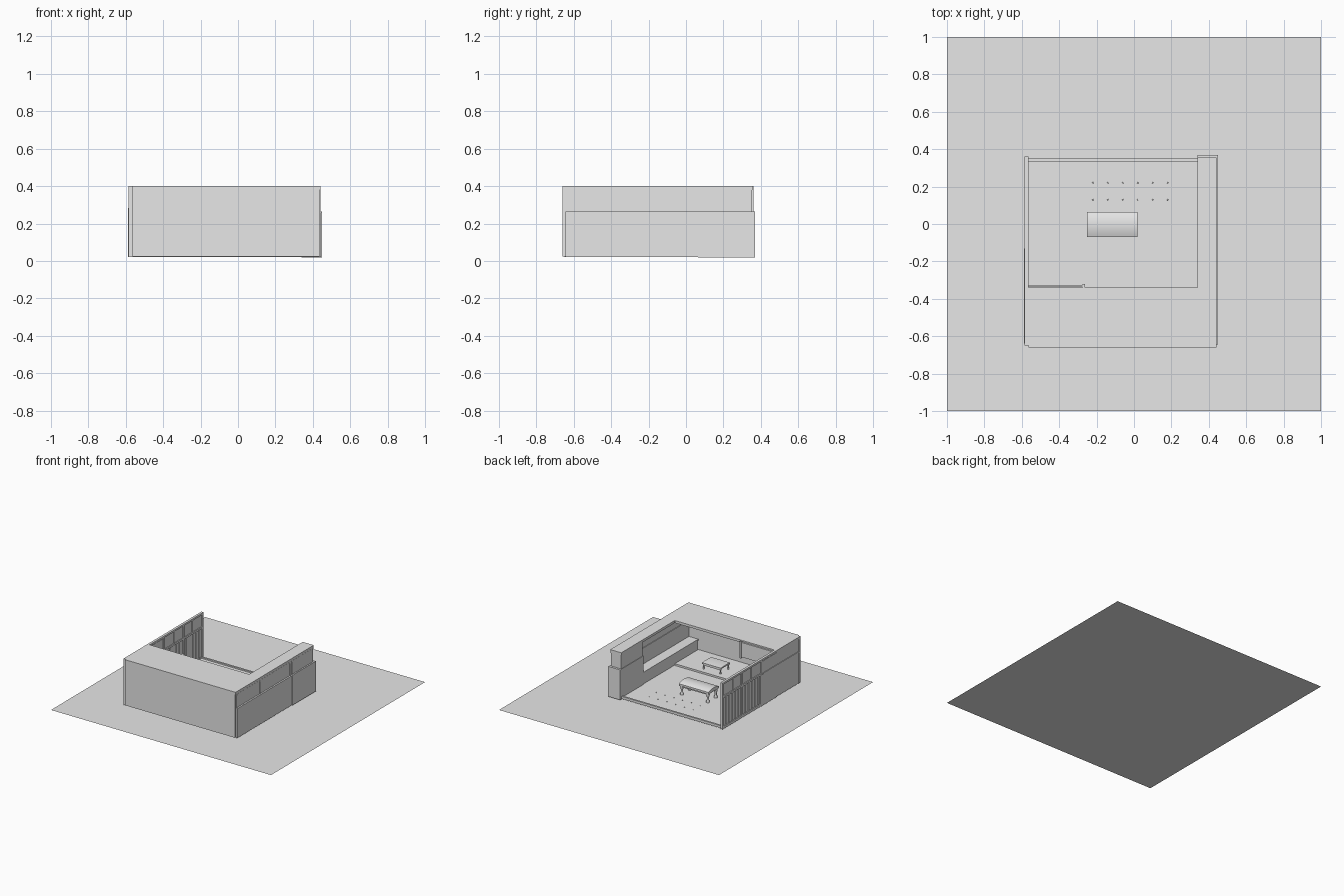
import bpy
import bmesh
import math

if "Cube" in bpy.data.objects:
    bpy.data.objects.remove(bpy.data.objects["Cube"], do_unlink=True)

grey = bpy.data.materials.new("plain_grey")
grey.use_nodes = True
grey.diffuse_color = (0.8, 0.8, 0.8, 1)
grey.node_tree.nodes["Principled BSDF"].inputs["Base Color"].default_value = (0.8, 0.8, 0.8, 1)


def finish(name, bm):
    bmesh.ops.recalc_face_normals(bm, faces=bm.faces)
    mesh = bpy.data.meshes.new(name)
    bm.to_mesh(mesh)
    bm.free()
    mesh.materials.append(grey)
    obj = bpy.data.objects.new(name, mesh)
    bpy.context.collection.objects.link(obj)
    return obj


def box(name, x, y, z):
    """Box spanning three (low, high) ranges."""
    bm = bmesh.new()
    bmesh.ops.create_cube(bm, size=1)
    for v in bm.verts:
        v.co = [r[0] + (c + 0.5) * (r[1] - r[0]) for c, r in zip(v.co, (x, y, z))]
    return finish(name, bm)


def prism(name, points, z):
    """Flat outline raised between two heights."""
    bm = bmesh.new()
    face = bm.faces.new([bm.verts.new((px, py, z[0])) for px, py in points])
    top = bmesh.ops.extrude_face_region(bm, geom=[face])["geom"]
    for v in top:
        if isinstance(v, bmesh.types.BMVert):
            v.co.z = z[1]
    return finish(name, bm)


def lathe(name, profile, px, py, sides=12):
    """Turned solid from (radius, height) pairs."""
    bm = bmesh.new()
    rings = [[bm.verts.new((px + r * math.cos(2 * math.pi * i / sides),
                            py + r * math.sin(2 * math.pi * i / sides), h))
              for i in range(sides)] for r, h in profile]
    for a, b in zip(rings, rings[1:]):
        for i in range(sides):
            j = (i + 1) % sides
            bm.faces.new((a[i], a[j], b[j], b[i])).smooth = True
    bm.faces.new(rings[0])
    bm.faces.new(rings[-1])
    return finish(name, bm)


def table(name, x, y, base, top, thick, bulge, leg):
    """Crowned tabletop on four turned legs with rails."""
    bm = bmesh.new()
    steps = 8
    mid, half = sum(y) / 2, (y[1] - y[0]) / 2
    arc = [(mid + half * (2 * i / steps - 1),
            top - bulge * (2 * i / steps - 1) ** 2) for i in range(steps + 1)]
    outline = arc + [(y[1], top - thick), (y[0], top - thick)]
    ends = [[bm.verts.new((ex, py, pz)) for py, pz in outline] for ex in x]
    for end in ends:
        bm.faces.new(end)
    n = len(outline)
    for i in range(n):
        j = (i + 1) % n
        bm.faces.new((ends[0][i], ends[0][j], ends[1][j], ends[1][i])).smooth = i < steps
    finish(name + "_top", bm)
    low = top - thick
    h = low - base
    profile = [(leg, base), (leg, base + 0.15 * h), (leg * 0.6, base + 0.3 * h),
               (leg * 0.7, base + 0.6 * h), (leg * 1.1, base + 0.8 * h), (leg, low)]
    for sx in (x[0] + leg * 1.3, x[1] - leg * 1.3):
        for sy in (y[0] + leg * 1.3, y[1] - leg * 1.3):
            lathe(name + "_leg", profile, sx, sy)
    for sy in (y[0] + leg, y[1] - leg):
        box(name + "_rail", (x[0] + leg, x[1] - leg), (sy - 0.003, sy + 0.003), (low - 0.012, low))


# Ground sheet
ground = bmesh.new()
bmesh.ops.create_grid(ground, x_segments=1, y_segments=1, size=1)
finish("ground", ground)

# Floor, raised front platform and back threshold
box("floor", (-0.57, 0.44), (-0.645, 0.35), (0.02, 0.03))
box("front_platform", (-0.565, 0.34), (-0.645, -0.34), (0.03, 0.045))
box("back_threshold", (-0.575, 0.34), (0.335, 0.35), (0.02, 0.04))

# Front wall and L-shaped roof
box("front_wall", (-0.565, 0.435), (-0.66, -0.645), (0.025, 0.385))
prism("roof", [(-0.585, -0.65), (-0.565, -0.65), (-0.565, -0.66), (0.44, -0.66),
               (0.44, 0.355), (0.34, 0.355), (0.34, -0.34), (-0.585, -0.34)], (0.38, 0.4))
box("front_corner_post", (-0.585, -0.565), (-0.65, -0.63), (0.02, 0.38))

# Left side: low wall, set-back upper wall with battens
box("left_lower_wall", (0.425, 0.445), (-0.645, 0.065), (0.02, 0.265))
box("left_upper_wall", (0.425, 0.436), (-0.645, 0.08), (0.265, 0.38))
box("left_ledge", (0.42, 0.449), (-0.645, 0.065), (0.258, 0.265))
for py in (-0.64, -0.34, 0.055):
    box("left_batten", (0.43, 0.44), (py - 0.006, py + 0.006), (0.265, 0.38))
box("left_top_trim", (0.43, 0.441), (-0.645, 0.352), (0.37, 0.38))

# Solid back pier with a wider base
box("pier_base", (0.34, 0.448), (0.065, 0.37), (0.018, 0.265))
box("pier_upper", (0.343, 0.437), (0.075, 0.352), (0.265, 0.38))

# Counter in the recess beside the pier
box("counter", (0.345, 0.43), (-0.64, 0.07), (0.03, 0.12))
box("counter_top", (0.34, 0.43), (-0.645, 0.07), (0.12, 0.13))

# Right side: thin framed wall, solid towards the front
box("right_front_wall", (-0.582, -0.568), (-0.64, -0.16), (0.02, 0.38))
box("right_front_ledge", (-0.587, -0.565), (-0.64, -0.16), (0.27, 0.282))
box("right_pier", (-0.587, -0.565), (-0.34, -0.13), (0.02, 0.275))
box("right_panel", (-0.578, -0.571), (-0.16, 0.35), (0.02, 0.39))
box("right_top_rail", (-0.585, -0.565), (-0.34, 0.36), (0.385, 0.4))
box("right_middle_rail", (-0.585, -0.565), (-0.16, 0.36), (0.272, 0.288))
box("right_bottom_rail", (-0.585, -0.565), (-0.16, 0.36), (0.02, 0.04))
for py in (-0.15, 0.105, 0.35):
    box("right_post", (-0.585, -0.565), (py - 0.01, py + 0.01), (0.02, 0.39))
for i in range(1, 6):
    for start in (-0.15, 0.105):
        py = start + i * 0.245 / 6
        box("right_slat", (-0.583, -0.567), (py - 0.004, py + 0.004), (0.04, 0.272))
for py in (-0.25, -0.02, 0.22):
    box("transom_mullion", (-0.583, -0.566), (py - 0.005, py + 0.005), (0.288, 0.385))

# Hanging lintel along the inner roof edge
box("hanging_lintel", (-0.565, -0.27), (-0.338, -0.325), (0.27, 0.39))
box("lintel_end", (-0.275, -0.262), (-0.342, -0.32), (0.26, 0.398))

# Tables
table("main_table", (-0.25, 0.02), (-0.07, 0.065), 0.03, 0.135, 0.03, 0.014, 0.013)
table("low_table", (-0.05, 0.12), (-0.5, -0.38), 0.045, 0.1, 0.012, 0.003, 0.007)

# Small studs on the floor and front wall
for i in range(6):
    for py in (0.13, 0.22):
        lathe("floor_stud", [(0.004, 0.03), (0.003, 0.034)], -0.22 + i * 0.08, py, 6)
    px = -0.3 + i * 0.1
    box("wall_peg", (px - 0.004, px + 0.004), (-0.645, -0.637), (0.3, 0.308))
